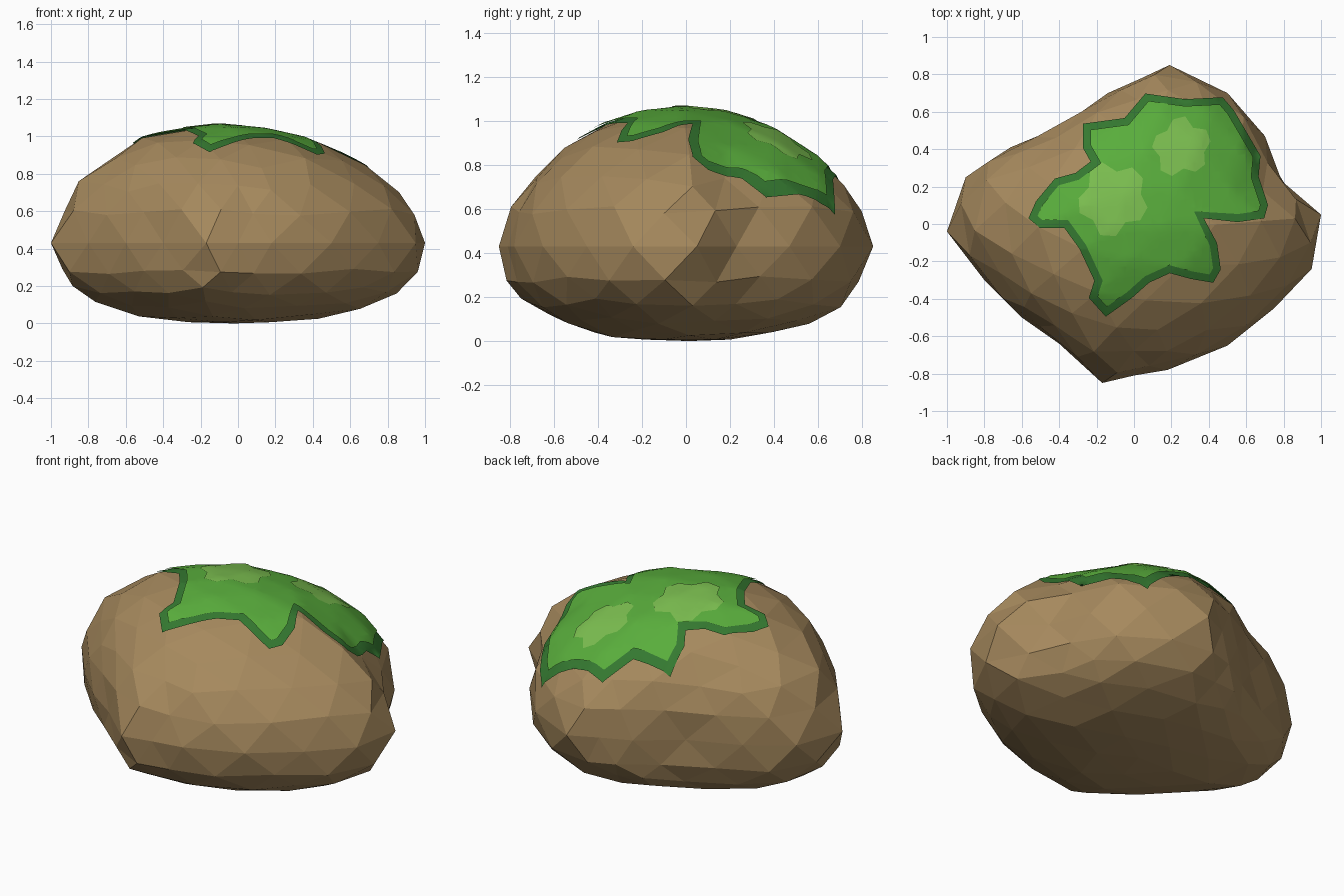
import bpy, bmesh, random
from math import atan2, cos, sin, pi, floor, hypot
from mathutils import Vector
from mathutils.bvhtree import BVHTree

if "Cube" in bpy.data.objects:
    bpy.data.objects.remove(bpy.data.objects["Cube"])

random.seed(4)


def material(name, col):
    m = bpy.data.materials.new(name)
    m.diffuse_color = (*col, 1)
    m.use_nodes = True
    m.node_tree.nodes["Principled BSDF"].inputs["Base Color"].default_value = m.diffuse_color
    return m


def add_object(name, bm, mat, smooth=False):
    for f in bm.faces:
        f.smooth = smooth
    me = bpy.data.meshes.new(name)
    bm.to_mesh(me)
    ob = bpy.data.objects.new(name, me)
    me.materials.append(mat)
    bpy.context.collection.objects.link(ob)
    return ob


# Boulder: icosphere whose 20 equator points follow this outline
OUTLINE = [(1, .05), (.79, .23), (.7, .47), (.5, .7), (.19, .85),
           (.03, .775), (-.14, .7), (-.37, .53), (-.66, .41), (-.9, .25),
           (-1, -.04), (-.8, -.3), (-.6, -.5), (-.4, -.64), (-.17, -.85),
           (0, -.81), (.18, -.78), (.5, -.65), (.75, -.45), (.95, -.24)]


def outline_at(a):
    # rounded (Catmull-Rom) curve through the outline points
    t = a / (2 * pi) * 20
    i = floor(t + 1e-5)
    t -= i
    p0, p1, p2, p3 = (Vector(OUTLINE[(i + k) % 20]) for k in (-1, 0, 1, 2))
    return p1 + .5 * t * ((p2 - p0) + t * ((2 * p0 - 5 * p1 + 4 * p2 - p3)
                                           + t * (3 * p1 - p0 - 3 * p2 + p3)))


def rock_point(p):
    a = atan2(p.y, p.x) % (2 * pi)
    rho = min(hypot(p.x, p.y), 1)
    q = outline_at(a)
    if p.z >= 0:
        q = q.lerp(Vector((.93 * cos(a), .75 * sin(a))), p.z ** 1.2 * .7)
        z = .43 + .622 * p.z
        shift = Vector((-.1, -.02)) * p.z ** 2
    else:
        q = q.lerp(Vector((.97 * cos(a), .8 * sin(a))), abs(p.z) ** 1.5 * .7)
        z = .43 - .43 * (1 - rho ** 2.4) ** (1 / 2.4)
        shift = Vector((-.02, .015)) * p.z ** 2
    q = q * rho + shift
    return Vector((q.x, q.y, z))


rock = bmesh.new()
bmesh.ops.create_icosphere(rock, subdivisions=3, radius=1)
for v in rock.verts:
    z = v.co.z
    v.co = rock_point(v.co)
    if .1 < abs(z) < .9:
        v.co += Vector([random.uniform(-.01, .01) for _ in range(3)])
rock.normal_update()
add_object("boulder", rock, material("stone", (.38, .25, .11)))
surface = BVHTree.FromBMesh(rock)


# Moss: flat outlines diced into a grid and draped over the boulder
def drape(name, outline, lift, mat):
    bm = bmesh.new()
    bm.faces.new([bm.verts.new((x, y, 0)) for x, y in outline])
    bmesh.ops.triangulate(bm, faces=bm.faces[:])
    for axis in (Vector((1, 0, 0)), Vector((0, 1, 0))):
        for k in range(-14, 19):
            bmesh.ops.bisect_plane(bm, geom=bm.verts[:] + bm.edges[:] + bm.faces[:],
                                   plane_co=axis * k * .045, plane_no=axis)
    bmesh.ops.triangulate(bm, faces=bm.faces[:])
    for v in bm.verts:
        hit = surface.ray_cast(Vector((v.co.x, v.co.y, 3)), Vector((0, 0, -1)))[0]
        if hit is None:
            hit = surface.find_nearest(Vector((v.co.x, v.co.y, .6)))[0]
        n = Vector((hit.x, hit.y / .7, (hit.z - .35) * 1.6)).normalized()
        v.co = hit + n * lift
    bmesh.ops.recalc_face_normals(bm, faces=bm.faces[:])
    if sum(f.normal.z for f in bm.faces) < 0:
        bmesh.ops.reverse_faces(bm, faces=bm.faces[:])
    return add_object(name, bm, mat, True)


def inset(pts, d):
    out = []
    for i, p in enumerate(pts):
        p, a, b = Vector(p), Vector(pts[i - 1]), Vector(pts[(i + 1) % len(pts)])
        u, w = (p - a).normalized(), (b - p).normalized()
        n = (Vector((-u.y, u.x)) + Vector((-w.y, w.x))).normalized()
        out.append(p + n * d / max(.65, n.dot(Vector((-u.y, u.x)))))
    return out


def blob(cx, cy, r, turn):
    radii = (1, 1.02, .76, 1.05, .98, .74, .95, 1, .8, 1.05, 1.02, .72, .95, .98, .78)
    return [(cx + r * k * cos(turn + i * 2 * pi / 15), cy + r * k * sin(turn + i * 2 * pi / 15))
            for i, k in enumerate(radii)]


MOSS = [(-.15, -.49), (-.01, -.39), (.08, -.31), (.19, -.26), (.3, -.29),
        (.42, -.31), (.46, -.24), (.44, -.1), (.37, .03), (.55, .01), (.69, .03),
        (.71, .1), (.66, .25), (.67, .36), (.6, .48), (.53, .6), (.47, .67),
        (.27, .66), (.06, .69), (-.05, .56), (-.27, .53), (-.27, .4), (-.23, .33),
        (-.31, .27), (-.42, .24), (-.52, .12), (-.56, .03), (-.5, -.02),
        (-.37, -.02), (-.29, -.13), (-.21, -.3), (-.24, -.39)]

drape("moss_rim", MOSS, .009, material("dark_moss", (.035, .19, .03)))
drape("moss_cap", inset(MOSS, .042), .016, material("moss", (.1, .42, .045)))
light = material("light_moss", (.2, .52, .08))
drape("moss_highlight_left", blob(-.11, .13, .19, .6), .02, light)
drape("moss_highlight_right", blob(.25, .4, .155, .2), .02, light)
